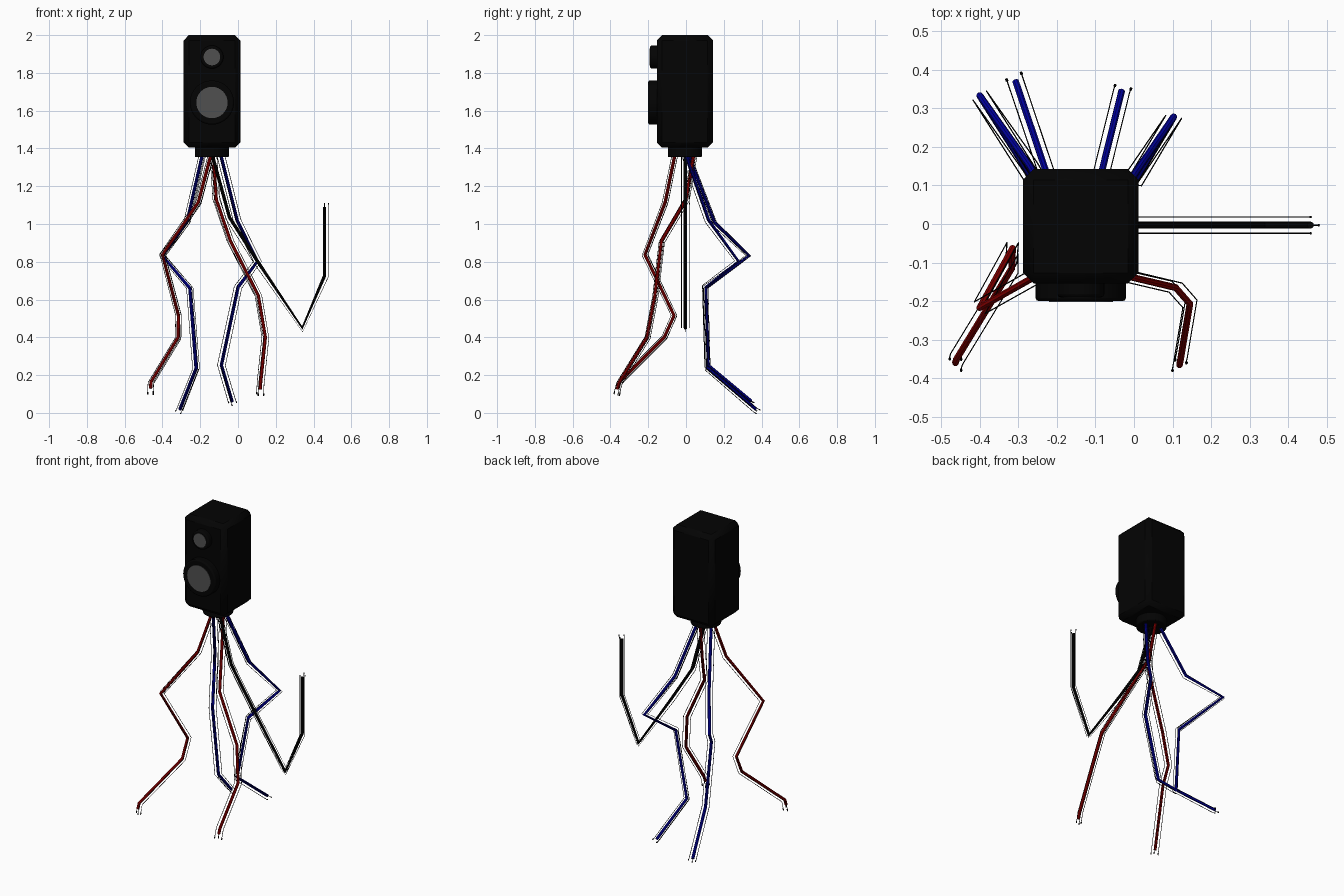
import bpy, math
from mathutils import Vector as V

if "Cube" in bpy.data.objects:
    bpy.data.objects.remove(bpy.data.objects["Cube"])


def mat(name, r, g, b):
    m = bpy.data.materials.new(name)
    m.diffuse_color = (r, g, b, 1)
    m.use_nodes = True
    m.node_tree.nodes["Principled BSDF"].inputs["Base Color"].default_value = m.diffuse_color
    return m


BLACK = mat("black", 0.001, 0.001, 0.001)
GREY = mat("grey", 0.08, 0.08, 0.08)
RED = mat("red", 0.3, 0.0, 0.0)
BLUE = mat("blue", 0.0, 0.0, 0.32)
CX, CY = -0.138, -0.006


def finish(name, m, bevel=0, segs=2):
    o = bpy.context.object
    o.name = name
    o.data.materials.append(m)
    bpy.ops.object.transform_apply(location=False, rotation=True, scale=True)
    if bevel:
        b = o.modifiers.new("bevel", 'BEVEL')
        b.width, b.segments = bevel, segs
        b.limit_method = 'ANGLE'
    bpy.ops.object.shade_smooth_by_angle(angle=math.radians(35))
    return o


def disc(name, m, z, r, y0, y1, bevel=0):
    bpy.ops.mesh.primitive_cylinder_add(vertices=32, radius=r, depth=abs(y1 - y0),
                                        location=(CX, (y0 + y1) / 2, z),
                                        rotation=(math.pi / 2, 0, 0))
    return finish(name, m, bevel)


# cabinet
bpy.ops.mesh.primitive_cube_add(size=1, location=(CX, CY, 1.702))
bpy.context.object.scale = (0.3, 0.297, 0.596)
finish("speaker_cabinet", BLACK, 0.028, 1)

# neck under the cabinet
bpy.ops.mesh.primitive_cylinder_add(vertices=32, radius=0.09, depth=0.06,
                                    location=(CX, CY, 1.384))
finish("neck", BLACK, 0.006)

# drivers: dark surround and grey cone
for name, z, r, rc, y in (("woofer", 1.643, 0.117, 0.083, -0.2),
                          ("tweeter", 1.884, 0.061, 0.044, -0.19)):
    disc(name + "_surround", BLACK, z, r, -0.14, y, 0.008)
    disc(name + "_cone", GREY, z, rc, -0.15, y - 0.002)


def tubes(name, paths, radius, m, res):
    cu = bpy.data.curves.new(name, 'CURVE')
    cu.dimensions = '3D'
    cu.bevel_depth, cu.bevel_resolution = radius, res
    cu.use_fill_caps = True
    for path in paths:
        s = cu.splines.new('POLY')
        s.points.add(len(path) - 1)
        for p, co in zip(s.points, path):
            p.co = (*co, 1)
    o = bpy.data.objects.new(name, cu)
    bpy.context.collection.objects.link(o)
    bpy.ops.object.select_all(action='DESELECT')
    o.select_set(True)
    bpy.context.view_layer.objects.active = o
    bpy.ops.object.convert(target='MESH')
    finish(name, m)


def limb(name, m, pts, tip):
    pts = [V(p) for p in pts]
    heading = max(pts, key=lambda p: (p - pts[0]).xy.length) - pts[0]
    side = V((-heading.y, heading.x, 0)).normalized()
    tubes(name, [pts], 0.009, m, 2)
    # three thin wires running beside the main tube
    wires = [[] for _ in range(3)]
    for i, p in enumerate(pts):
        a = (p - pts[i - 1]).normalized() if i else V()
        b = (pts[i + 1] - p).normalized() if i < len(pts) - 1 else V()
        t = (a + b).normalized()
        s = (side - t * side.dot(t)).normalized()
        n = s.cross(t)
        for w, d in zip(wires, (s, n, -s)):
            w.append(p + d * 0.021)
    for w in wires:
        w.append(w[-1] + V(tip))
    tubes(name + "_wires", wires, 0.0016, BLACK, 1)
    # small plugs on the wire ends
    tubes(name + "_wire_tips", [(w[-1] - V(tip) * 0.4, w[-1]) for w in wires],
          0.0035, BLACK, 1)


# front legs
limb("front_left_leg", RED,
     [(-0.145, -0.06, 1.36), (-0.21, -0.11, 1.115), (-0.40, -0.217, 0.837),
      (-0.315, -0.063, 0.515), (-0.317, -0.115, 0.40), (-0.46, -0.35, 0.165),
      (-0.463, -0.36, 0.13)], (0, -0.006, -0.03))
limb("front_right_leg", RED,
     [(-0.13, 0.04, 1.36), (-0.115, 0.0, 1.13), (-0.04, -0.13, 0.91),
      (0.108, -0.165, 0.62), (0.145, -0.207, 0.40), (0.12, -0.355, 0.16),
      (0.118, -0.365, 0.125)], (0, -0.006, -0.03))

# back legs
limb("back_left_leg", BLUE,
     [(-0.19, 0.015, 1.36), (-0.27, 0.15, 1.01), (-0.40, 0.333, 0.832),
      (-0.255, 0.105, 0.66), (-0.222, 0.118, 0.235), (-0.307, 0.37, 0.02)],
     (-0.005, 0.015, -0.008))
limb("back_right_leg", BLUE,
     [(-0.09, 0.0, 1.36), (-0.005, 0.12, 1.02), (0.103, 0.278, 0.802),
      (0.0, 0.105, 0.665), (-0.088, 0.118, 0.252), (-0.032, 0.345, 0.062)],
     (0.004, 0.012, -0.008))

# raised arm
limb("raised_arm", BLACK,
     [(-0.135, -0.003, 1.36), (-0.045, -0.003, 1.035), (0.105, -0.003, 0.80),
      (0.34, -0.003, 0.45), (0.458, -0.003, 0.725), (0.458, -0.003, 1.09)],
     (0, 0, 0.02))
